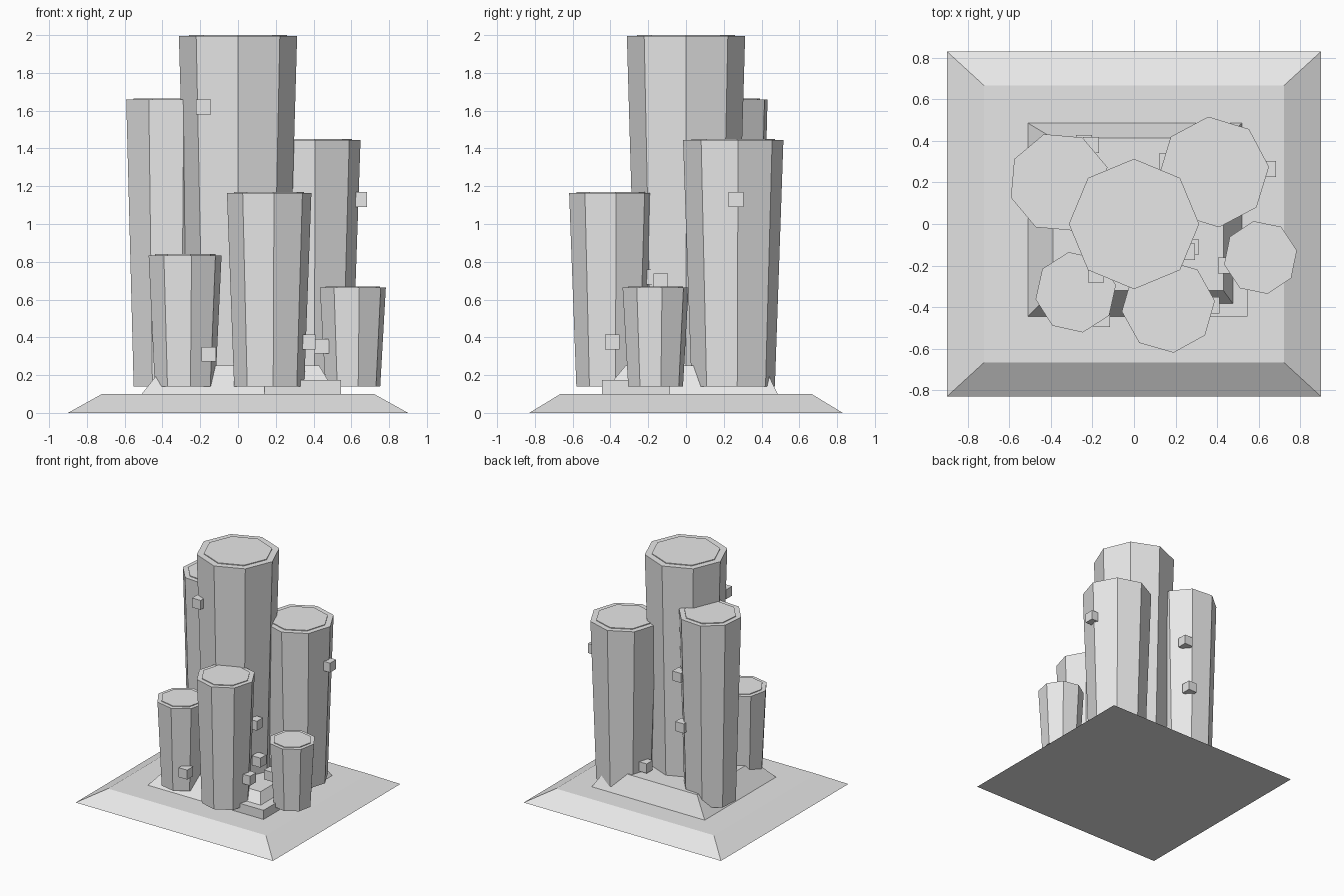
import bpy, bmesh
from math import cos, sin, radians

if "Cube" in bpy.data.objects:
    bpy.data.objects.remove(bpy.data.objects["Cube"])

stone = bpy.data.materials.new("light grey stone")
stone.diffuse_color = (0.8, 0.8, 0.8, 1)
stone.use_nodes = True
stone.node_tree.nodes["Principled BSDF"].inputs["Base Color"].default_value = stone.diffuse_color


def loft(name, rings):
    """Closed solid through stacked rings of equal point count."""
    bm = bmesh.new()
    vs = [[bm.verts.new(p) for p in ring] for ring in rings]
    n = len(rings[0])
    bm.faces.new(vs[0][::-1])
    bm.faces.new(vs[-1])
    for a, b in zip(vs, vs[1:]):
        for i in range(n):
            j = (i + 1) % n
            bm.faces.new((a[i], a[j], b[j], b[i]))
    bmesh.ops.recalc_face_normals(bm, faces=bm.faces)
    me = bpy.data.meshes.new(name)
    bm.to_mesh(me)
    bm.free()
    me.materials.append(stone)
    ob = bpy.data.objects.new(name, me)
    bpy.context.collection.objects.link(ob)
    return ob


def rect(x0, x1, y0, y1, z):
    return [(x0, y0, z), (x1, y0, z), (x1, y1, z), (x0, y1, z)]


def octagon(x, y, r, turn, z):
    angles = [radians(turn + 45 * i) for i in range(8)]
    return [(x + r * cos(a), y + r * sin(a), z) for a in angles]


# Sloped ground plinth, raised mound and entry slab
loft("plinth", [rect(-0.9, 0.9, -0.83, 0.83, 0), rect(-0.72, 0.72, -0.665, 0.665, 0.1)])
loft("mound", [rect(-0.51, 0.52, -0.445, 0.485, 0.1), rect(-0.39, 0.43, -0.32, 0.413, 0.25)])
loft("slab", [rect(0.14, 0.545, -0.445, -0.085, 0.1), rect(0.14, 0.545, -0.445, -0.085, 0.175)])

# Columns flaring upward, each with a thin raised cap: x, y, top radius, turn, top z
columns = {
    "centre": (0, 0, 0.313, 0, 2.0),
    "back_left": (-0.36, 0.2, 0.243, 17.5, 1.665),
    "back_right": (0.383, 0.25, 0.267, 5.5, 1.45),
    "front": (0.165, -0.395, 0.225, 6.5, 1.17),
    "front_left": (-0.28, -0.328, 0.196, 10, 0.84),
    "right": (0.608, -0.161, 0.178, 11, 0.67),
}
for name, (x, y, r, turn, top) in columns.items():
    rim = top - 0.006
    loft(name + "_column", [octagon(x, y, r * 0.83, turn, 0.14),
                            octagon(x, y, r, turn, rim)])
    loft(name + "_cap", [octagon(x, y, r * 0.83, turn, rim - 0.01),
                         octagon(x, y, r * 0.83, turn, top)])

# Small cubes studding the columns
h = 0.039
studs = [
    (-0.183, -0.243, 1.62), (0.643, 0.265, 1.13), (-0.155, -0.457, 0.31),
    (0.372, -0.39, 0.375), (0.443, -0.2, 0.353), (0.253, -0.133, 0.698),
    (0.17, -0.175, 0.72), (0.27, -0.11, 0.39), (-0.24, 0.388, 0.77),
    (-0.207, 0.38, 1.175), (0.16, 0.3, 0.3),
]
for i, (x, y, z) in enumerate(studs):
    loft(f"stud_{i + 1}", [rect(x - h, x + h, y - h, y + h, z - h),
                           rect(x - h, x + h, y - h, y + h, z + h)])
